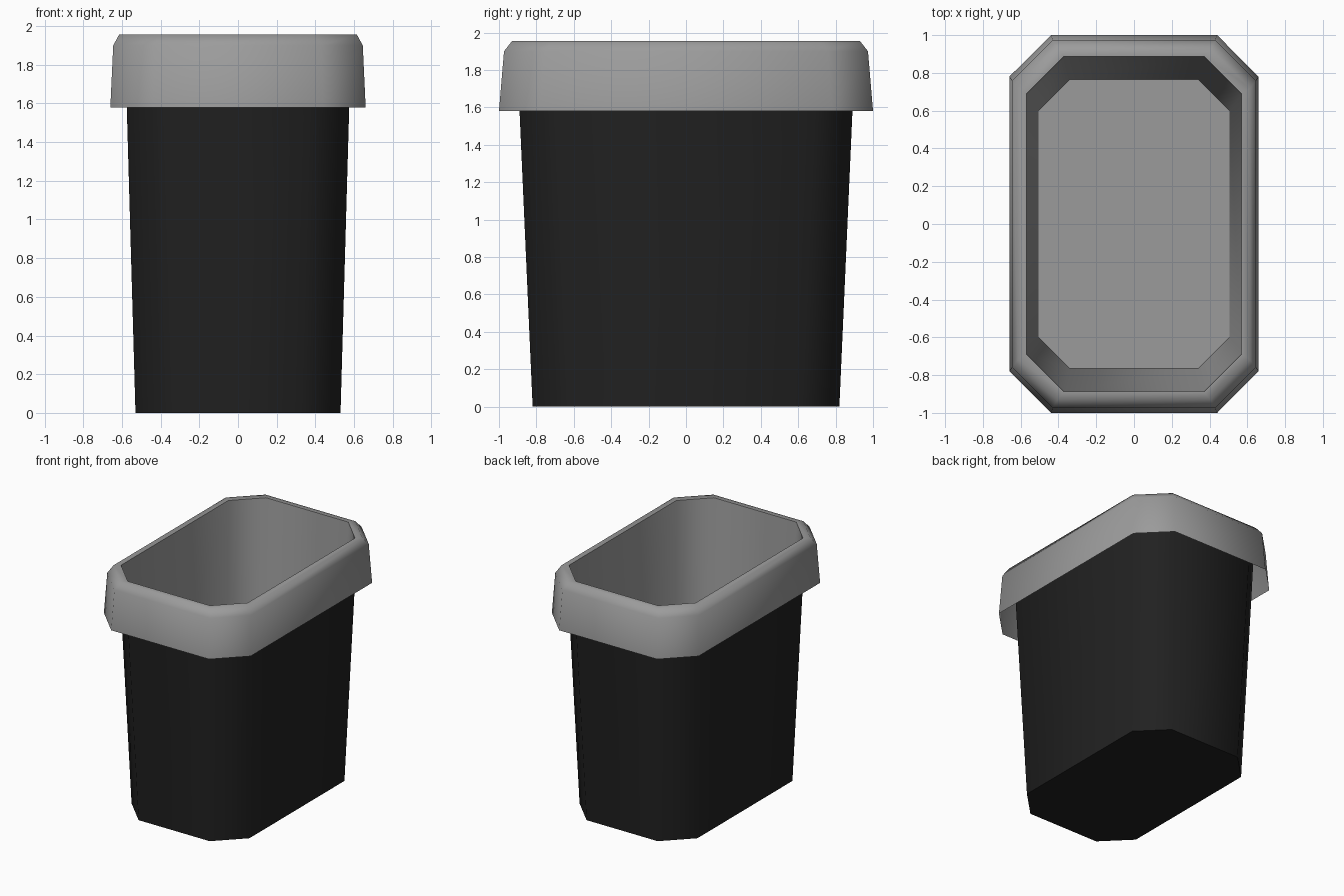
import bpy, bmesh, math

if "Cube" in bpy.data.objects:
    bpy.data.objects.remove(bpy.data.objects["Cube"])


def material(name, rgb):
    m = bpy.data.materials.new(name)
    m.diffuse_color = (*rgb, 1)
    m.use_nodes = True
    m.node_tree.nodes["Principled BSDF"].inputs["Base Color"].default_value = m.diffuse_color
    return m


grey = material("light_grey_plastic", (0.33, 0.33, 0.33))
black = material("black_plastic", (0.015, 0.015, 0.015))


def ring(bm, hx, hy, c, z):
    """Chamfered rectangle, counter-clockwise from above."""
    pts = [(hx, -hy + c), (hx, hy - c), (hx - c, hy), (-hx + c, hy),
           (-hx, hy - c), (-hx, -hy + c), (-hx + c, -hy), (hx - c, -hy)]
    return [bm.verts.new((x, y, z)) for x, y in pts]


def loft(name, sections, mat, cap_start=False, cap_end=False):
    """Skin a list of (half x, half y, chamfer, z) sections."""
    bm = bmesh.new()
    rings = [ring(bm, *s) for s in sections]
    for a, b in zip(rings, rings[1:]):
        for i in range(8):
            j = (i + 1) % 8
            bm.faces.new((a[i], a[j], b[j], b[i]))
    if cap_start:
        bm.faces.new(rings[0][::-1])
    if cap_end:
        bm.faces.new(rings[-1])
    me = bpy.data.meshes.new(name)
    bm.to_mesh(me)
    bm.free()
    me.materials.append(mat)
    ob = bpy.data.objects.new(name, me)
    bpy.context.collection.objects.link(ob)
    bpy.ops.object.select_all(action='DESELECT')
    ob.select_set(True)
    bpy.context.view_layer.objects.active = ob
    bpy.ops.object.shade_smooth_by_angle(angle=math.radians(65))
    return ob


# Tapered outer bin, closed at the bottom, running up under the rim
loft("bin_body", [(0.53, 0.82, 0.21, 0.0), (0.575, 0.89, 0.21, 1.58),
                  (0.583, 0.903, 0.21, 1.90)], black, cap_start=True)

# Overhanging rim skirt, rim top, inner wall and floor as one grey shell
loft("rim_and_liner", [(0.66, 1.0, 0.22, 1.58), (0.645, 0.973, 0.215, 1.90),
                       (0.615, 0.93, 0.21, 1.955), (0.57, 0.888, 0.20, 1.955),
                       (0.505, 0.765, 0.165, 0.06)], grey, cap_end=True)
